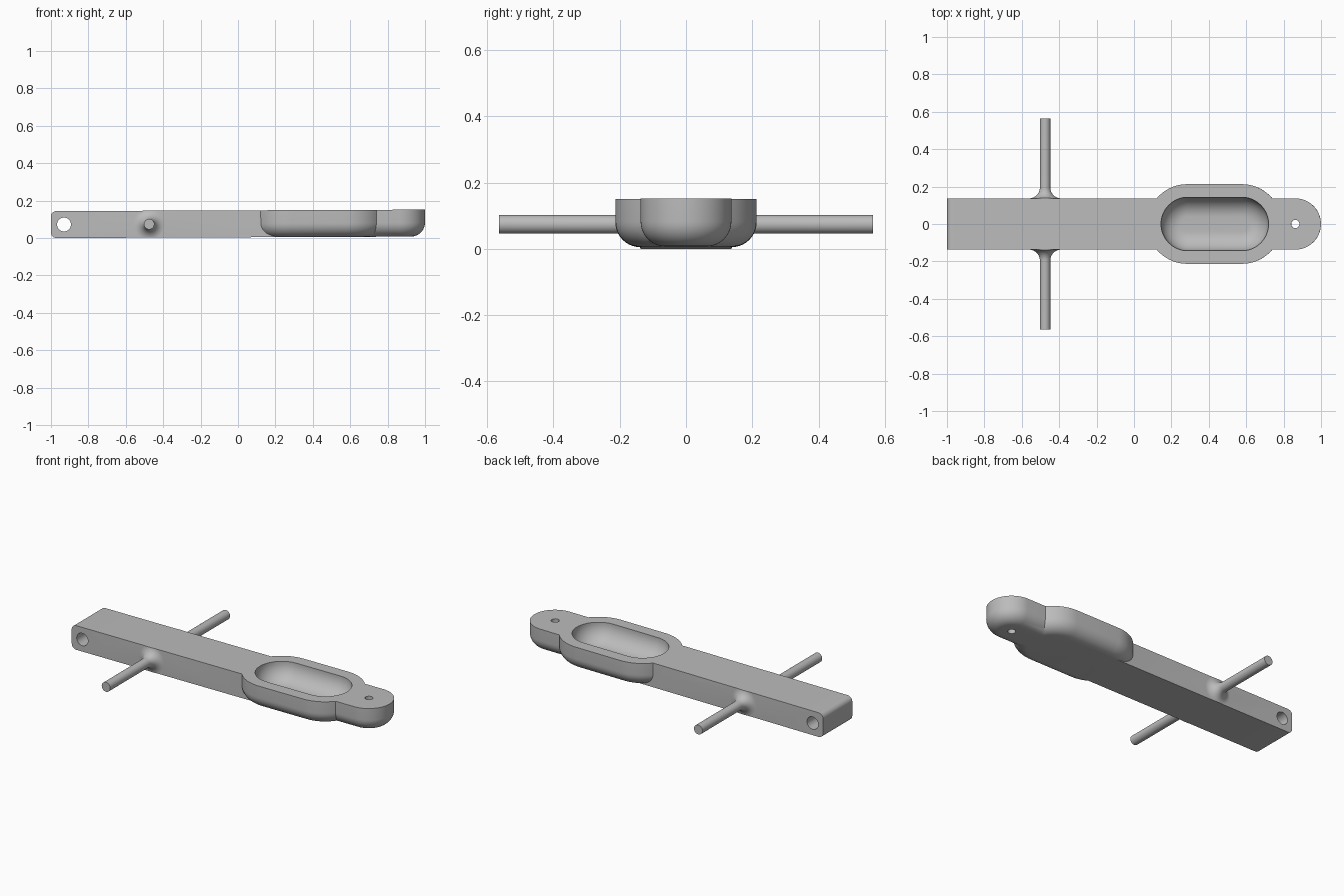
import bpy, bmesh
from math import sin, cos, pi
from mathutils import Matrix

cube = bpy.data.objects.get("Cube")
if cube:
    bpy.data.objects.remove(cube, do_unlink=True)

grey = bpy.data.materials.new("plain grey")
grey.use_nodes = True
grey.diffuse_color = (0.5, 0.5, 0.5, 1)
grey.node_tree.nodes["Principled BSDF"].inputs["Base Color"].default_value = (0.5, 0.5, 0.5, 1)

H = 0.144           # body height
WIDE, NARROW = 0.213, 0.137
CUP_A, CUP_B, TIP = 0.285, 0.577, 0.863   # arc centres along x
SEG = 32            # segments in a half circle


def loft(name, rings):
    """Solid skinned through closed rings of equal length."""
    bm = bmesh.new()
    loops = [[bm.verts.new(p) for p in ring] for ring in rings]
    n = len(loops[0])
    for a, b in zip(loops, loops[1:]):
        for i in range(n):
            j = (i + 1) % n
            bm.faces.new((a[i], a[j], b[j], b[i]))
    bm.faces.new(loops[0][::-1])
    bm.faces.new(loops[-1])
    bmesh.ops.recalc_face_normals(bm, faces=bm.faces)
    mesh = bpy.data.meshes.new(name)
    bm.to_mesh(mesh)
    bm.free()
    mesh.materials.append(grey)
    obj = bpy.data.objects.new(name, mesh)
    bpy.context.collection.objects.link(obj)
    return obj


def pill(name, x0, x1, profile):
    """Stadium outline swept through (radius, z) pairs."""
    def ring(r, z):
        right = [(x1 + r * sin(pi * i / SEG), -r * cos(pi * i / SEG), z) for i in range(SEG + 1)]
        left = [(x0 - r * sin(pi * i / SEG), r * cos(pi * i / SEG), z) for i in range(SEG + 1)]
        return right + left
    return loft(name, [ring(r, z) for r, z in profile])


def turned(name, profile, matrix):
    """Round part from (radius, height) pairs, then placed by a matrix."""
    n = 2 * SEG
    obj = loft(name, [[(r * cos(2 * pi * i / n), r * sin(2 * pi * i / n), z)
                       for i in range(n)] for r, z in profile])
    obj.data.transform(matrix)
    return obj


def rounded(r, bottom, top, fillet, steps=10):
    """Profile with a rounded bottom edge."""
    arc = [(r - fillet + fillet * sin(pi / 2 * i / steps),
            bottom + fillet - fillet * cos(pi / 2 * i / steps)) for i in range(steps + 1)]
    return arc + [(r, top)]


def combine(target, tool, operation):
    mod = target.modifiers.new("combine", 'BOOLEAN')
    mod.operation, mod.solver, mod.object = operation, 'EXACT', tool
    bpy.context.view_layer.objects.active = target
    bpy.ops.object.modifier_apply(modifier=mod.name)
    bpy.data.objects.remove(tool, do_unlink=True)


# Flat bar with its far end rounded in side view
c = 0.03
side = [(0.30, 0), (0.30, H)]
for z0, start in ((H - c, pi / 2), (c, pi)):
    side += [(-1 + c + c * cos(start + pi / 2 * i / 8),
              z0 + c * sin(start + pi / 2 * i / 8)) for i in range(9)]
body = loft("bar_body", [[(x, y, z) for x, z in side] for y in (-NARROW, NARROW)])

# Cup shell and end lobe, both with rounded undersides
combine(body, pill("cup_shell", CUP_A, CUP_B, rounded(WIDE, 0, H, 0.075)), 'UNION')
combine(body, pill("end_lobe", CUP_B, TIP, rounded(NARROW, 0, H, 0.075)), 'UNION')

# Cross rod with flared roots, trimmed flush with the bar
flare = 0.058
half = [(0.028 + flare - flare * sin(pi / 2 * i / 10),
         NARROW + flare - flare * cos(pi / 2 * i / 10)) for i in range(11)]
half.append((0.028, 0.564))
profile = [(r, -z) for r, z in reversed(half)] + half
rod = turned("cross_rod", profile,
             Matrix.Translation((-0.475, 0, H / 2)) @ Matrix.Rotation(pi / 2, 4, 'X'))
slab = loft("rod_trim", [[(-0.7, -1, z), (-0.2, -1, z), (-0.2, 1, z), (-0.7, 1, z)] for z in (0, H)])
combine(rod, slab, 'INTERSECT')
combine(body, rod, 'UNION')

# Bowl pocket, lobe hole and side hole
combine(body, pill("bowl_cut", CUP_A + 0.003, CUP_B, rounded(0.143, 0.035, 0.2, 0.105, 14)), 'DIFFERENCE')
combine(body, turned("lobe_hole", [(0.022, -0.1), (0.022, 0.3)],
                     Matrix.Translation((TIP, 0, 0))), 'DIFFERENCE')
combine(body, turned("side_hole", [(0.037, -0.3), (0.037, 0.3)],
                     Matrix.Translation((-0.93, 0, H / 2)) @ Matrix.Rotation(pi / 2, 4, 'X')), 'DIFFERENCE')

# Slight lengthwise tilt, resting on the ground
body.data.transform(Matrix.Rotation(-0.004, 4, 'Y'))
low = min(v.co.z for v in body.data.vertices)
body.data.transform(Matrix.Translation((0, 0, -low)))

bpy.ops.object.select_all(action='DESELECT')
body.select_set(True)
bpy.context.view_layer.objects.active = body
bpy.ops.object.shade_smooth_by_angle(angle=0.5)
